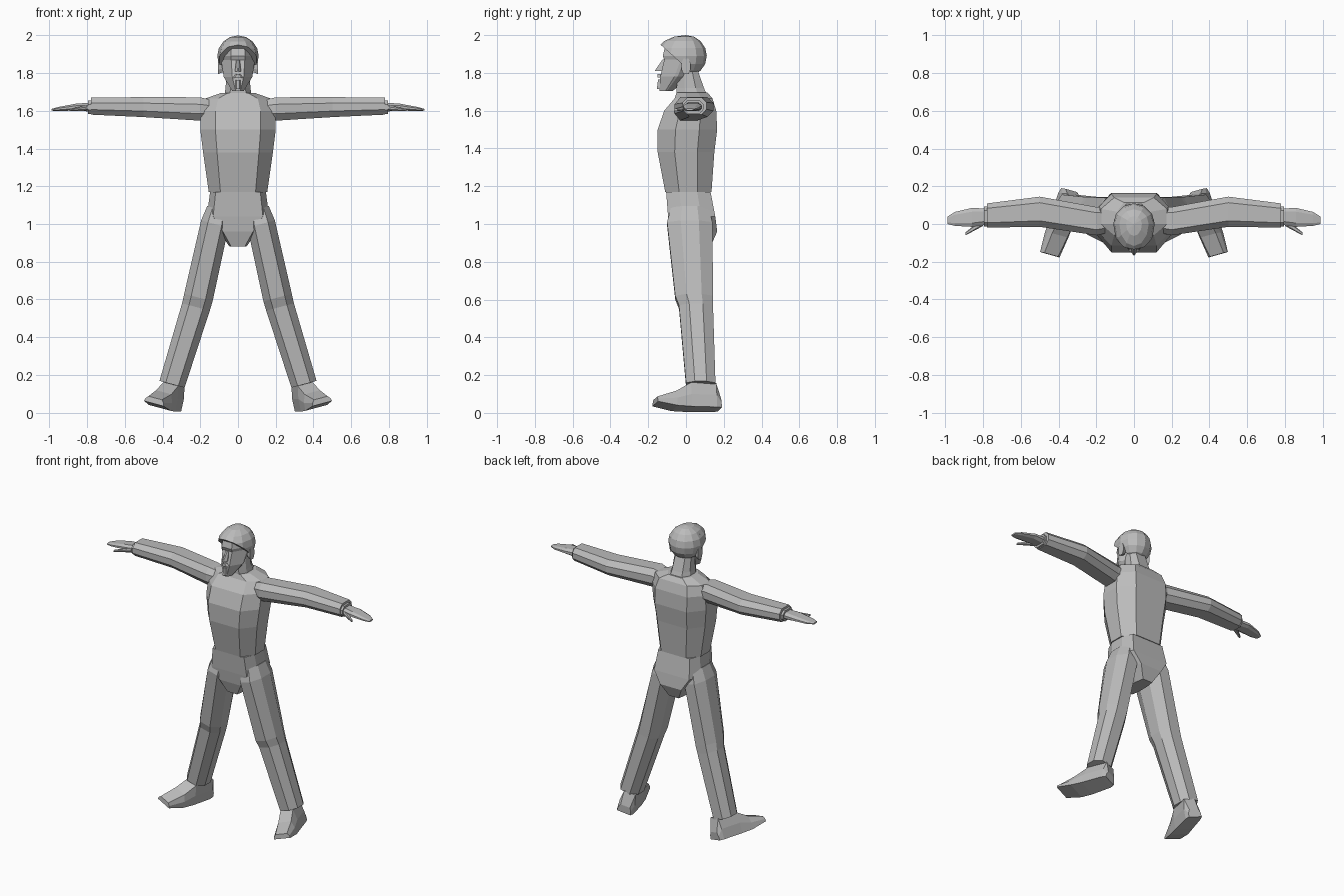
import bpy, bmesh
from mathutils import Vector

cube = bpy.data.objects.get("Cube")
if cube:
    bpy.data.objects.remove(cube)

colour = (0.5, 0.5, 0.5, 1)
grey = bpy.data.materials.new("plain_grey")
grey.use_nodes = True
grey.diffuse_color = colour
grey.node_tree.nodes["Principled BSDF"].inputs["Base Color"].default_value = colour

side_axis, depth_axis, up_axis = Vector.Fill(3), Vector.Fill(3), Vector.Fill(3)
side_axis.x = depth_axis.y = up_axis.z = 1


def finish(name, bm, side=1):
    """Turn the mesh into an object, flipped across x for the right side."""
    for vert in bm.verts:
        vert.co.x *= side
    bmesh.ops.recalc_face_normals(bm, faces=bm.faces)
    mesh = bpy.data.meshes.new(name)
    bm.to_mesh(mesh)
    bm.free()
    mesh.materials.append(grey)
    obj = bpy.data.objects.new(name, mesh)
    bpy.context.collection.objects.link(obj)


def octagon(centre, along, across, half_along, half_across, flat=0.6, edge=0.4):
    """Eight-sided section spanned by two axes around a centre."""
    half = [(1, -edge), (1, edge), (flat, 1), (-flat, 1)]
    whole = half + [(-a, -b) for a, b in half]
    return [centre + along * half_along * a + across * half_across * b for a, b in whole]


def level(height, width, front, back, flat=0.6, edge=0.4):
    """Horizontal section given by its half width and its front and back."""
    centre = Vector((0, (front + back) / 2, height))
    return octagon(centre, side_axis, depth_axis, width, (back - front) / 2, flat, edge)


def slice_x(centre, depth, thickness):
    """Section across a part that runs sideways."""
    return octagon(Vector(centre), depth_axis, up_axis, depth, thickness)


def loft(name, rings, side=1):
    """Skin a list of equal sections and cap both ends."""
    bm = bmesh.new()
    rows = [[bm.verts.new(point) for point in ring] for ring in rings]
    count = len(rows[0])
    for lower, upper in zip(rows, rows[1:]):
        for i in range(count):
            j = (i + 1) % count
            bm.faces.new((lower[i], lower[j], upper[j], upper[i]))
    bm.faces.new(rows[0])
    bm.faces.new(rows[-1])
    finish(name, bm, side)


# Trunk
waist = level(height=1.17, width=0.155, front=-0.11, back=0.135)
belly = level(height=1.38, width=0.185, front=-0.15, back=0.15)
chest = level(height=1.5, width=0.2, front=-0.15, back=0.165)
armpit = level(height=1.6, width=0.2, front=-0.115, back=0.16)
shoulder = level(height=1.665, width=0.175, front=-0.06, back=0.14)
collar = level(height=1.695, width=0.09, front=-0.05, back=0.115)
loft("torso", [waist, belly, chest, armpit, shoulder, collar])

belt = level(height=1.17, width=0.148, front=-0.105, back=0.13, flat=0.8)
hips = level(height=1.04, width=0.165, front=-0.095, back=0.155, flat=0.8)
seat = level(height=0.96, width=0.1, front=-0.085, back=0.165, flat=0.8)
crotch = level(height=0.88, width=0.045, front=-0.06, back=0.13, flat=0.8)
loft("pelvis", [belt, hips, seat, crotch])

neck_base = level(height=1.64, width=0.08, front=-0.05, back=0.13)
neck_middle = level(height=1.72, width=0.066, front=-0.05, back=0.095)
neck_top = level(height=1.82, width=0.06, front=-0.04, back=0.06)
loft("neck", [neck_base, neck_middle, neck_top])

# Head
chin = level(height=1.705, width=0.03, front=-0.14, back=-0.07, flat=0.4, edge=0.1)
jaw = level(height=1.78, width=0.076, front=-0.136, back=0.03, flat=0.4, edge=0.1)
cheek = level(height=1.87, width=0.09, front=-0.115, back=0.08, flat=0.4, edge=0.1)
brow = level(height=1.89, width=0.095, front=-0.123, back=0.085, flat=0.4, edge=0.1)
forehead = level(height=1.95, width=0.085, front=-0.108, back=0.07, flat=0.4, edge=0.1)
loft("face", [chin, jaw, cheek, brow, forehead])

# Hair, a faceted dome trimmed along the slanting hairline
bm = bmesh.new()
bmesh.ops.create_uvsphere(bm, u_segments=12, v_segments=8, radius=0.11)
for vert in bm.verts:
    if vert.co.y < 0:
        vert.co.y *= 1.5
    vert.co.z += 1.89
cut = bmesh.ops.bisect_plane(bm, geom=bm.verts[:] + bm.edges[:] + bm.faces[:],
                             plane_co=(0, -0.13, 1.945), plane_no=(0, 0.9, 1),
                             clear_inner=True)
rim = [edge for edge in cut["geom_cut"] if isinstance(edge, bmesh.types.BMEdge)]
bmesh.ops.contextual_create(bm, geom=rim)
finish("hair", bm)

# Nose, moustache and chin tuft
bridge = level(height=1.87, width=0.01, front=-0.125, back=-0.1)
nose_tip = level(height=1.81, width=0.016, front=-0.166, back=-0.1, flat=0.2)
loft("nose", [bridge, nose_tip])
lip_top = level(height=1.795, width=0.012, front=-0.15, back=-0.12)
lip_bottom = level(height=1.775, width=0.03, front=-0.15, back=-0.11)
loft("moustache", [lip_top, lip_bottom])
tuft_top = level(height=1.765, width=0.012, front=-0.148, back=-0.12)
tuft_bottom = level(height=1.715, width=0.014, front=-0.154, back=-0.12)
loft("chin_tuft", [tuft_top, tuft_bottom])

for side, label in ((1, "left"), (-1, "right")):
    # Ear
    ear_root = slice_x(centre=(0.08, 0, 1.835), depth=0.015, thickness=0.03)
    ear_rim = slice_x(centre=(0.106, 0, 1.835), depth=0.024, thickness=0.04)
    loft(label + "_ear", [ear_root, ear_rim], side)

    # Arm with a slight bend at the elbow
    arm_root = slice_x(centre=(0.13, 0.02, 1.605), depth=0.065, thickness=0.05)
    upper_arm = slice_x(centre=(0.2, 0.015, 1.61), depth=0.075, thickness=0.062)
    elbow = slice_x(centre=(0.5, 0.065, 1.62), depth=0.08, thickness=0.053)
    wrist = slice_x(centre=(0.78, 0.045, 1.625), depth=0.064, thickness=0.045)
    loft(label + "_arm", [arm_root, upper_arm, elbow, wrist], side)
    cuff = [slice_x(centre=(x, 0.04, 1.62), depth=0.052, thickness=0.036) for x in (0.76, 0.795)]
    loft(label + "_cuff", cuff, side)

    # Hand and thumb
    palm = slice_x(centre=(0.78, 0.04, 1.62), depth=0.042, thickness=0.024)
    knuckles = slice_x(centre=(0.86, 0.035, 1.62), depth=0.05, thickness=0.018)
    fingers = slice_x(centre=(0.95, 0.027, 1.61), depth=0.037, thickness=0.011)
    fingertips = slice_x(centre=(0.988, 0.02, 1.606), depth=0.02, thickness=0.005)
    loft(label + "_hand", [palm, knuckles, fingers, fingertips], side)
    thumb_root = slice_x(centre=(0.8, 0.01, 1.615), depth=0.02, thickness=0.014)
    thumb_tip = slice_x(centre=(0.895, -0.053, 1.605), depth=0.008, thickness=0.006)
    loft(label + "_thumb", [thumb_root, thumb_tip], side)

    # Leg, its sections square to the splayed axis
    across = Vector((0.966, 0, 0.26))

    def leg_section(centre, width, depth):
        return octagon(Vector(centre), across, depth_axis, width, depth, flat=0.5)

    hip = leg_section(centre=(0.105, 0.02, 1.08), width=0.06, depth=0.1)
    thigh = leg_section(centre=(0.123, 0.02, 1), width=0.075, depth=0.12)
    knee = leg_section(centre=(0.21, 0.043, 0.61), width=0.078, depth=0.1)
    shin = leg_section(centre=(0.223, 0.053, 0.56), width=0.076, depth=0.09)
    ankle = leg_section(centre=(0.35, 0.078, 0.15), width=0.069, depth=0.078)
    loft(label + "_leg", [hip, thigh, knee, shin, ankle], side)

    # Foot, turned outward and tilted with the leg
    wide, rise = Vector((0.93, 0.26, 0.25)), Vector((-0.25, 0, 0.97))

    def foot_section(sole, width, height):
        outline = ((-1, 0), (1, 0), (0.95, 0.5), (0.7, 1), (-0.7, 1), (-0.95, 0.5))
        return [Vector(sole) + wide * width * a + rise * height * b for a, b in outline]

    heel = foot_section(sole=(0.345, 0.178, 0.018), width=0.045, height=0.05)
    heel_top = foot_section(sole=(0.352, 0.15, 0.018), width=0.054, height=0.135)
    instep = foot_section(sole=(0.39, 0.015, 0.02), width=0.06, height=0.135)
    ball = foot_section(sole=(0.415, -0.06, 0.025), width=0.062, height=0.085)
    toe = foot_section(sole=(0.447, -0.163, 0.048), width=0.055, height=0.03)
    loft(label + "_foot", [heel, heel_top, instep, ball, toe], side)
